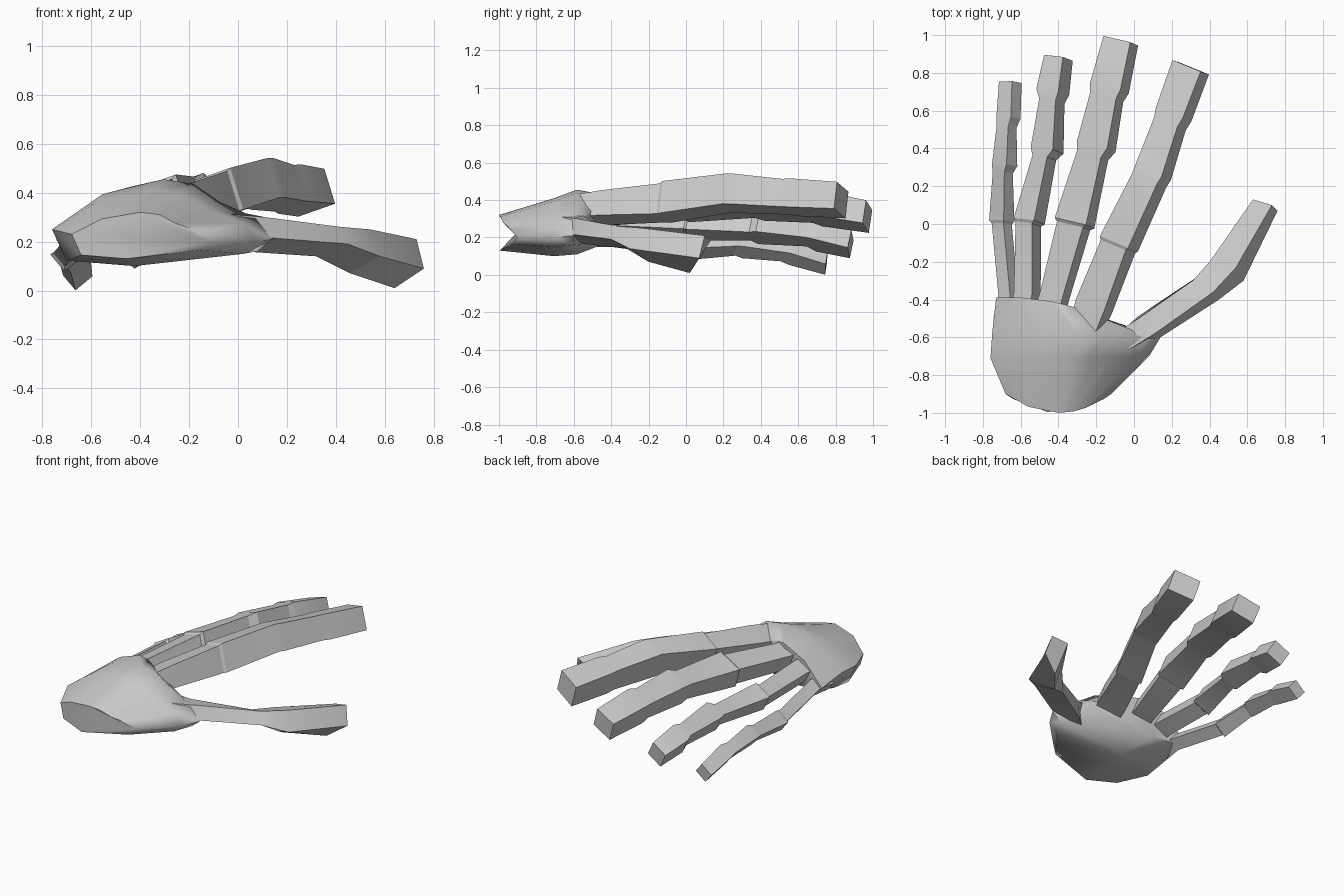
import bpy, bmesh
from math import radians
from mathutils import Vector, Matrix

cube = bpy.data.objects.get("Cube")
if cube:
    bpy.data.objects.remove(cube, do_unlink=True)

grey = bpy.data.materials.new("plain_grey")
grey.use_nodes = True
colour = (0.6, 0.6, 0.6, 1)
grey.diffuse_color = colour
grey.node_tree.nodes["Principled BSDF"].inputs["Base Color"].default_value = colour


def loft(name, rings, sharp_angle):
    """Skin a list of equally sized point rings and close both ends."""
    bm = bmesh.new()
    loops = [[bm.verts.new(point) for point in ring] for ring in rings]
    for lower, upper in zip(loops, loops[1:]):
        for i in range(len(lower)):
            j = (i + 1) % len(lower)
            bm.faces.new((lower[i], lower[j], upper[j], upper[i]))
    bm.faces.new(loops[0])
    bm.faces.new(loops[-1])
    bmesh.ops.recalc_face_normals(bm, faces=bm.faces)
    mesh = bpy.data.meshes.new(name)
    bm.to_mesh(mesh)
    bm.free()
    mesh.materials.append(grey)
    obj = bpy.data.objects.new(name, mesh)
    bpy.context.collection.objects.link(obj)
    bpy.ops.object.select_all(action="DESELECT")
    obj.select_set(True)
    bpy.context.view_layer.objects.active = obj
    bpy.ops.object.shade_smooth_by_angle(angle=radians(sharp_angle))
    return obj


def mix(a, b, t):
    return a + (b - a) * t


def palm_ring(left, right, bow, z_left, z_top, z_right, z_bottom):
    """Domed cross-section running from the little finger side to the thumb side."""
    outline = (
        (.07, mix(z_bottom, z_left, .15)),
        (0, z_left),
        (.22, mix(z_left, z_top, .7)),
        (.5, z_top),
        (.64, mix(z_top, z_right, .08)),
        (.76, mix(z_top, z_right, .38)),
        (.93, mix(z_top, z_right, .65)),
        (1, z_right),
        (.93, mix(z_right, z_bottom, .5)),
        (.4, z_bottom),
    )
    ring = []
    for u, z in outline:
        x = mix(left[0], right[0], u)
        y = mix(left[1], right[1], u) + bow * 4 * u * (1 - u)
        ring.append((x, y, z))
    return ring


def finger(name, roll, sections):
    """Boxy finger: each section is x, y, z, width, thickness."""
    centres = [Vector(section[:3]) for section in sections]
    along = (centres[-1] - centres[2]).normalized()
    side = along.cross(Vector((0, 0, 1))).normalized()
    side = Matrix.Rotation(radians(-roll), 3, along) @ side
    up = side.cross(along)
    rings = []
    for centre, section in zip(centres, sections):
        across, rise = side * section[3] / 2, up * section[4] / 2
        rings.append([centre + across * sx + rise * sz
                      for sx, sz in ((-1, -1), (1, -1), (1, 1), (-1, 1))])
    return loft(name, rings, 20)


# Palm, from the wrist to the knuckles
loft("palm", [
    palm_ring((-.68, -.9), (-.12, -.9), -.1, .23, .32, .2, .13),
    palm_ring((-.76, -.71), (.08, -.7), 0, .25, .41, .2, .1),
    palm_ring((-.75, -.57), (.14, -.6), 0, .25, .455, .21, .11),
    palm_ring((-.73, -.39), (-.14, -.51), .04, .21, .425, .31, .18),
], 60)

# Fingers, with a slight step at each joint
finger("index_finger", 18, [
    (-.28, -.62, .34, .15, .12), (-.21, -.43, .36, .17, .14),
    (-.085, -.12, .385, .15, .17), (-.08, -.105, .39, .17, .18),
    (.08, .23, .438, .15, .17), (.1, .27, .436, .16, .17),
    (.19, .53, .418, .14, .155), (.21, .58, .415, .16, .16),
    (.3, .83, .4, .17, .15)])
finger("middle_finger", 20, [
    (-.47, -.55, .34, .14, .1), (-.42, -.38, .34, .13, .11),
    (-.32, -.01, .375, .15, .12), (-.315, .005, .378, .18, .14),
    (-.22, .36, .385, .14, .12), (-.2, .41, .385, .175, .14),
    (-.145, .67, .36, .15, .12), (-.13, .72, .355, .175, .14),
    (-.07, .97, .312, .155, .13)])
finger("ring_finger", 30, [
    (-.6, -.55, .29, .12, .1), (-.565, -.38, .28, .11, .1),
    (-.56, 0, .265, .1, .1), (-.555, .015, .265, .125, .12),
    (-.475, .35, .25, .09, .1), (-.46, .39, .25, .135, .12),
    (-.435, .65, .22, .1, .1), (-.43, .7, .21, .135, .12),
    (-.4, .88, .165, .115, .11)])
finger("little_finger", 40, [
    (-.68, -.5, .21, .1, .08), (-.665, -.38, .2, .08, .07),
    (-.7, 0, .15, .08, .07), (-.7, .015, .145, .1, .09),
    (-.695, .27, .155, .08, .07), (-.685, .31, .155, .1, .09),
    (-.675, .51, .125, .08, .07), (-.665, .56, .115, .1, .08),
    (-.655, .75, .06, .09, .08)])

# Thumb, twisting as it leaves the palm
loft("thumb", [
    [(-.14, -.6, .35), (-.02, -.66, .31), (.03, -.66, .2), (-.1, -.6, .17)],
    [(.01, -.51, .29), (.11, -.58, .3), (.14, -.6, .215), (.02, -.49, .16)],
    [(.31, -.3, .22), (.42, -.36, .26), (.45, -.4, .19), (.32, -.29, .14)],
    [(.4, -.2, .22), (.54, -.23, .25), (.58, -.3, .14), (.46, -.2, .07)],
    [(.63, .13, .18), (.73, .1, .21), (.76, .07, .09), (.64, .02, .01)],
], 25)
